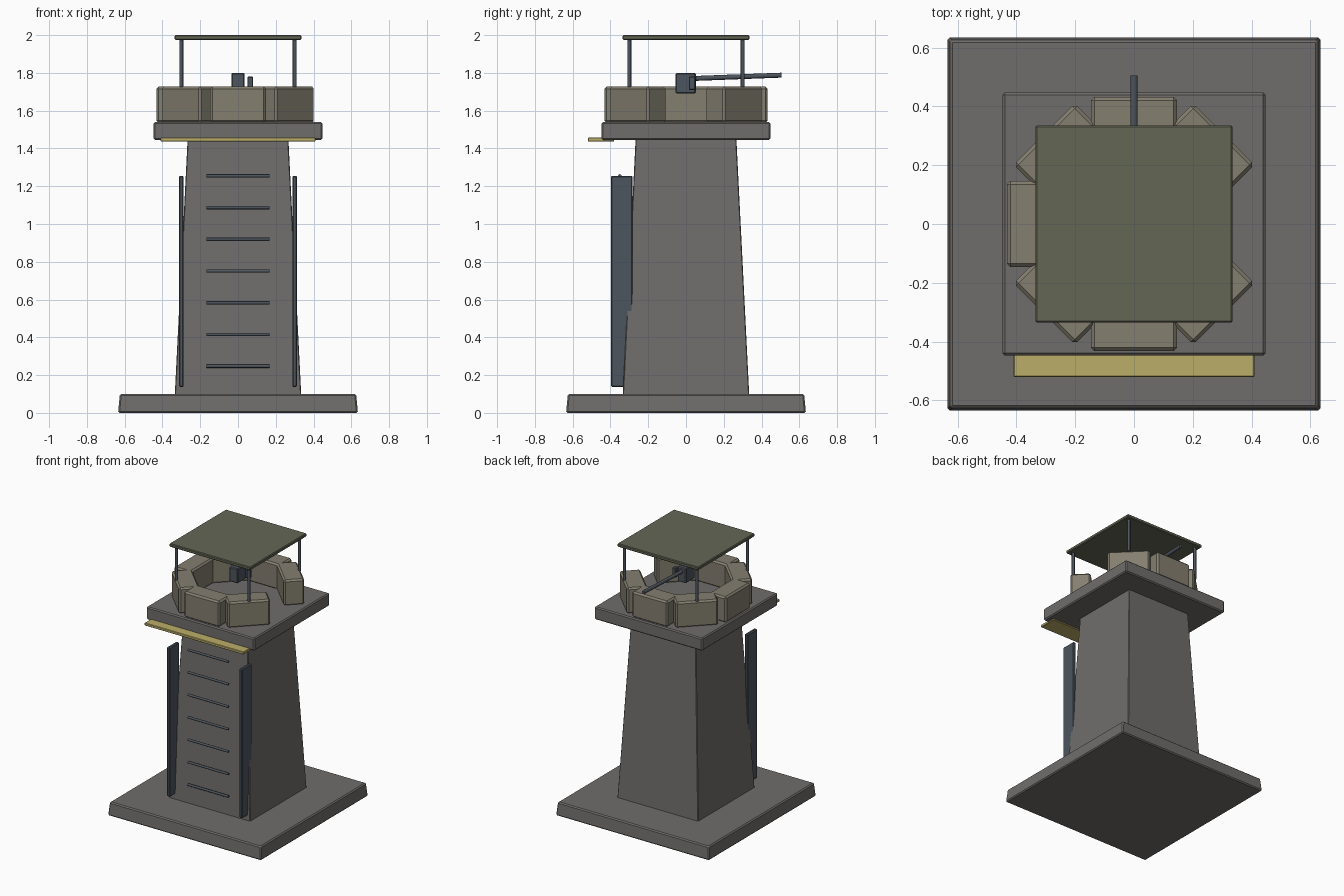
import bpy, bmesh, math
from mathutils import Vector, Matrix

if "Cube" in bpy.data.objects:
    bpy.data.objects.remove(bpy.data.objects["Cube"])


def material(name, rgb):
    m = bpy.data.materials.new(name)
    m.diffuse_color = (*rgb, 1)
    m.use_nodes = True
    m.node_tree.nodes["Principled BSDF"].inputs["Base Color"].default_value = m.diffuse_color
    return m


CONCRETE = material("concrete", (0.16, 0.155, 0.147))
SAND = material("sandbag_cloth", (0.23, 0.21, 0.16))
GREEN = material("olive_roof", (0.125, 0.135, 0.09))
METAL = material("dark_metal", (0.075, 0.09, 0.11))
YELLOW = material("yellow_paint", (0.50, 0.42, 0.14))


def finish(name, bm, mat, bevel=0):
    bmesh.ops.recalc_face_normals(bm, faces=bm.faces)
    me = bpy.data.meshes.new(name)
    bm.to_mesh(me)
    bm.free()
    ob = bpy.data.objects.new(name, me)
    bpy.context.collection.objects.link(ob)
    me.materials.append(mat)
    if bevel:
        b = ob.modifiers.new("bevel", 'BEVEL')
        b.width, b.segments = bevel, 1
    return ob


def box(name, lo, hi, mat, bevel=0.0, top_scale=1.0, spin=0.0):
    """Box between two corners; optional taper and turn about the z axis."""
    lo, hi = Vector(lo), Vector(hi)
    bm = bmesh.new()
    bmesh.ops.create_cube(bm, size=1)
    for v in bm.verts:
        k = top_scale if v.co.z > 0 else 1
        d = Vector((v.co.x * k, v.co.y * k, v.co.z))
        v.co = (lo + hi) / 2 + d * (hi - lo)
    bm.transform(Matrix.Rotation(spin, 4, 'Z'))
    return finish(name, bm, mat, bevel)


def rod(name, a, b, r, mat, sides=8):
    a, b = Vector(a), Vector(b)
    bm = bmesh.new()
    bmesh.ops.create_cone(bm, cap_ends=True, segments=sides,
                          radius1=r, radius2=r, depth=(b - a).length)
    q = Vector((0, 0, 1)).rotation_difference(b - a).to_matrix().to_4x4()
    bm.transform(Matrix.Translation((a + b) / 2) @ q)
    ob = finish(name, bm, mat)
    for p in ob.data.polygons:
        p.use_smooth = len(p.vertices) == 4
    return ob


# Concrete body
box("base_slab", (-0.635, -0.635, 0), (0.635, 0.635, 0.10), CONCRETE, 0.008, 0.985)
box("tower_shaft", (-0.335, -0.335, 0.09), (0.335, 0.335, 1.46), CONCRETE, 0.004, 0.795)
box("platform", (-0.447, -0.447, 1.445), (0.447, 0.447, 1.54), CONCRETE, 0.008)
box("yellow_edge_strip", (-0.41, -0.52, 1.437), (0.41, -0.38, 1.457), YELLOW, 0.003)

# Sandbag ring, open on the +x side
for i in range(1, 8):
    box(f"sandbag_{i}", (0.29, -0.147, 1.535), (0.432, 0.147, 1.728), SAND, 0.012,
        spin=i * math.pi / 4)

# Roof on four posts
box("roof", (-0.335, -0.335, 1.975), (0.335, 0.335, 2.0), GREEN, 0.005)
for sx in (-1, 1):
    for sy in (-1, 1):
        rod(f"roof_post_{sx}_{sy}", (0.3 * sx, 0.3 * sy, 1.725),
            (0.3 * sx, 0.3 * sy, 1.985), 0.011, METAL)

# Gun
box("gun_body", (-0.035, -0.055, 1.69), (0.035, 0.052, 1.80), METAL, 0.006)
box("gun_sight", (0.05, 0.015, 1.71), (0.08, 0.05, 1.78), METAL, 0.004)
rod("gun_barrel", (0, 0.03, 1.77), (0, 0.505, 1.788), 0.013, METAL, 10)

# Ladder on the front
for sx in (-1, 1):
    box(f"ladder_rail_{sx}", (0.3 * sx - 0.0125, -0.397, 0.137),
        (0.3 * sx + 0.0125, -0.283, 1.255), METAL, 0.006)
for i in range(7):
    z = 0.247 + 0.168 * i
    rod(f"ladder_rung_{i}", (-0.167, -0.35, z), (0.167, -0.35, z), 0.009, METAL)
